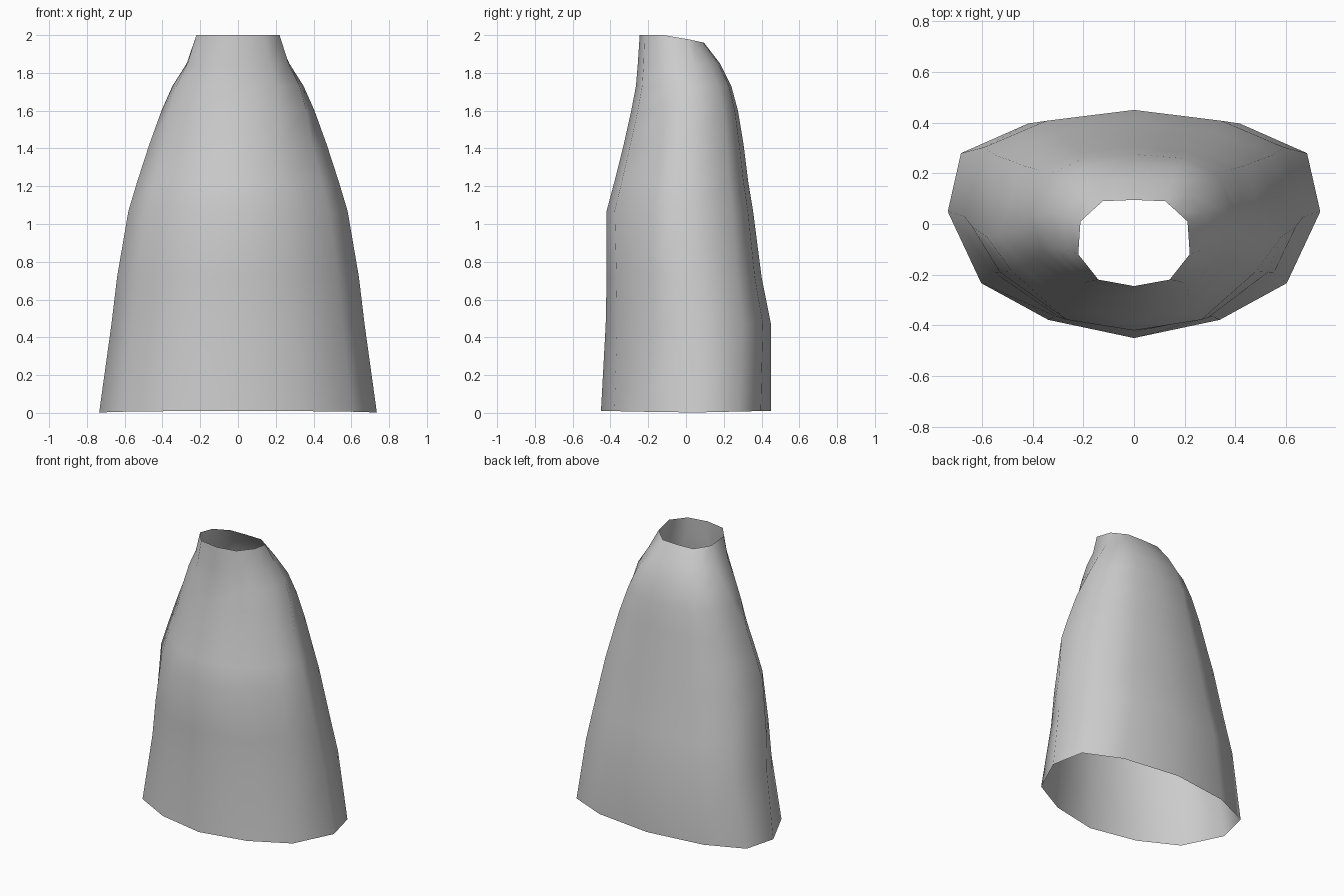
import bpy
import bmesh
import math

cube = bpy.data.objects.get("Cube")
if cube:
    bpy.data.objects.remove(cube, do_unlink=True)

# Plain grey cloth
cloth = bpy.data.materials.new("grey cloth")
cloth.use_nodes = True
grey = (0.6, 0.6, 0.6, 1)
cloth.diffuse_color = grey
cloth.node_tree.nodes["Principled BSDF"].inputs["Base Color"].default_value = grey

# Half outlines from back centre round the left side to front centre
HEM = [(0, 1), (.57, .88), (.93, .62), (1, .11), (.82, -.52), (.46, -.84), (0, -1)]
CHEST = [(0, 1), (.45, .93), (.82, .72), (1, -.05), (.83, -.4), (.46, -.89), (0, -1)]
NECK = [(0, 1), (.56, .97), (.76, .74), (.96, .5), (1, -.26), (.64, -.85), (0, -1)]

# Height, half width, front y, back y
RINGS = [(.01, .735, -.45, .45), (.47, .67, -.425, .45), (.72, .64, -.42, .40),
         (1.07, .58, -.42, .355), (1.22, .535, -.38, .33), (1.42, .47, -.33, .305),
         (1.6, .41, -.29, .275), (1.73, .355, -.265, .24), (1.85, .28, -.255, .18),
         (2.0, .22, -.245, .095)]


def blend(a, b, t):
    return [(p[0] + (q[0] - p[0]) * t, p[1] + (q[1] - p[1]) * t) for p, q in zip(a, b)]


def outline(z):
    if z < 1.07:
        half = blend(HEM, CHEST, z / 1.07)
    else:
        half = blend(CHEST, NECK, max(0, (z - 1.42) / .58))
    return half + [(-u, v) for u, v in half[-2:0:-1]]


# Open cloak: rings joined by quads, with a neckline that drops at the back
bm = bmesh.new()
loops = []
for z, width, front, back in RINGS:
    mid, depth = (front + back) / 2, (back - front) / 2
    loop = []
    for u, v in outline(z):
        drop = .04 * max(0, v + .1) / 1.1 if z > 1.9 else 0
        lift = .01 * (abs(v) - .9) if z < .1 else 0
        loop.append(bm.verts.new((u * width, mid + v * depth, z - drop + lift)))
    loops.append(loop)
for low, high in zip(loops, loops[1:]):
    n = len(low)
    for i in range(n):
        j = (i + 1) % n
        bm.faces.new((low[j], low[i], high[i], high[j]))

mesh = bpy.data.meshes.new("cloak")
bm.normal_update()
bmesh.ops.reverse_faces(bm, faces=[f for f in bm.faces if f.normal.dot(f.calc_center_median()) < 0])
bm.to_mesh(mesh)
bm.free()
mesh.materials.append(cloth)
cloak = bpy.data.objects.new("cloak", mesh)
bpy.context.collection.objects.link(cloak)
bpy.context.view_layer.objects.active = cloak
cloak.select_set(True)
bpy.ops.object.shade_smooth_by_angle(angle=math.radians(80))
